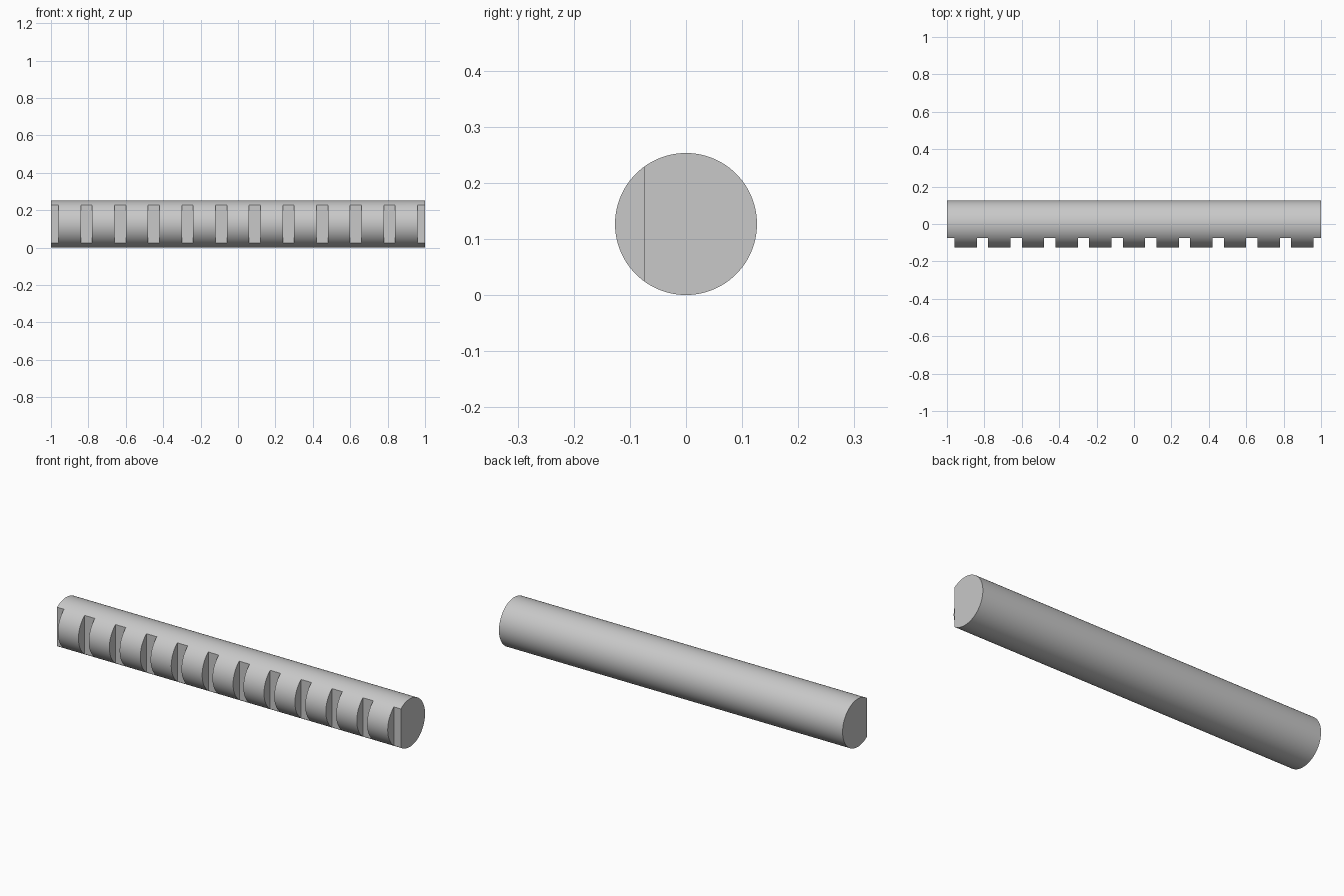
import bpy
import bmesh
import math
from mathutils import Matrix

cube = bpy.data.objects.get("Cube")
if cube:
    bpy.data.objects.remove(cube, do_unlink=True)

RADIUS = 0.1265
LENGTH = 2.0
FLAT_Y = -0.075      # depth of the slot floors
PITCH = 0.18
SLOT_WIDTH = 0.06
SLOTS = 12           # the two end slots are cut off by the rod ends


def make_object(name, bm):
    mesh = bpy.data.meshes.new(name)
    bm.to_mesh(mesh)
    bm.free()
    obj = bpy.data.objects.new(name, mesh)
    bpy.context.collection.objects.link(obj)
    return obj


# Plain grey metal
grey = bpy.data.materials.new("grey_metal")
grey.use_nodes = True
colour = (0.58, 0.58, 0.58, 1)
grey.diffuse_color = colour
grey.node_tree.nodes["Principled BSDF"].inputs["Base Color"].default_value = colour

# Round rod lying along x
bm = bmesh.new()
bmesh.ops.create_cone(bm, cap_ends=True, segments=128, radius1=RADIUS,
                      radius2=RADIUS, depth=LENGTH,
                      matrix=Matrix.Translation((0, 0, RADIUS))
                      @ Matrix.Rotation(math.pi / 2, 4, "Y"))
rod = make_object("rack_rod", bm)
rod.data.materials.append(grey)

# Row of boxes that cut the slots in the front
bm = bmesh.new()
depth = 0.2
for i in range(SLOTS):
    x = (i - (SLOTS - 1) / 2) * PITCH
    bmesh.ops.create_cube(bm, size=1, matrix=Matrix.Translation(
        (x, FLAT_Y - depth / 2, RADIUS))
        @ Matrix.Diagonal((SLOT_WIDTH, depth, 4 * RADIUS, 1)))
cutter = make_object("slot_cutter", bm)
cutter.data.materials.append(grey)
cutter.hide_render = True

# Cut the slots, then shade the round surface smooth
cut = rod.modifiers.new("slots", "BOOLEAN")
cut.operation = "DIFFERENCE"
cut.solver = "EXACT"
cut.object = cutter
bpy.ops.object.select_all(action="DESELECT")
bpy.context.view_layer.objects.active = rod
rod.select_set(True)
bpy.ops.object.modifier_apply(modifier=cut.name)
bpy.data.objects.remove(cutter, do_unlink=True)
bpy.ops.object.shade_smooth_by_angle(angle=math.radians(30))
